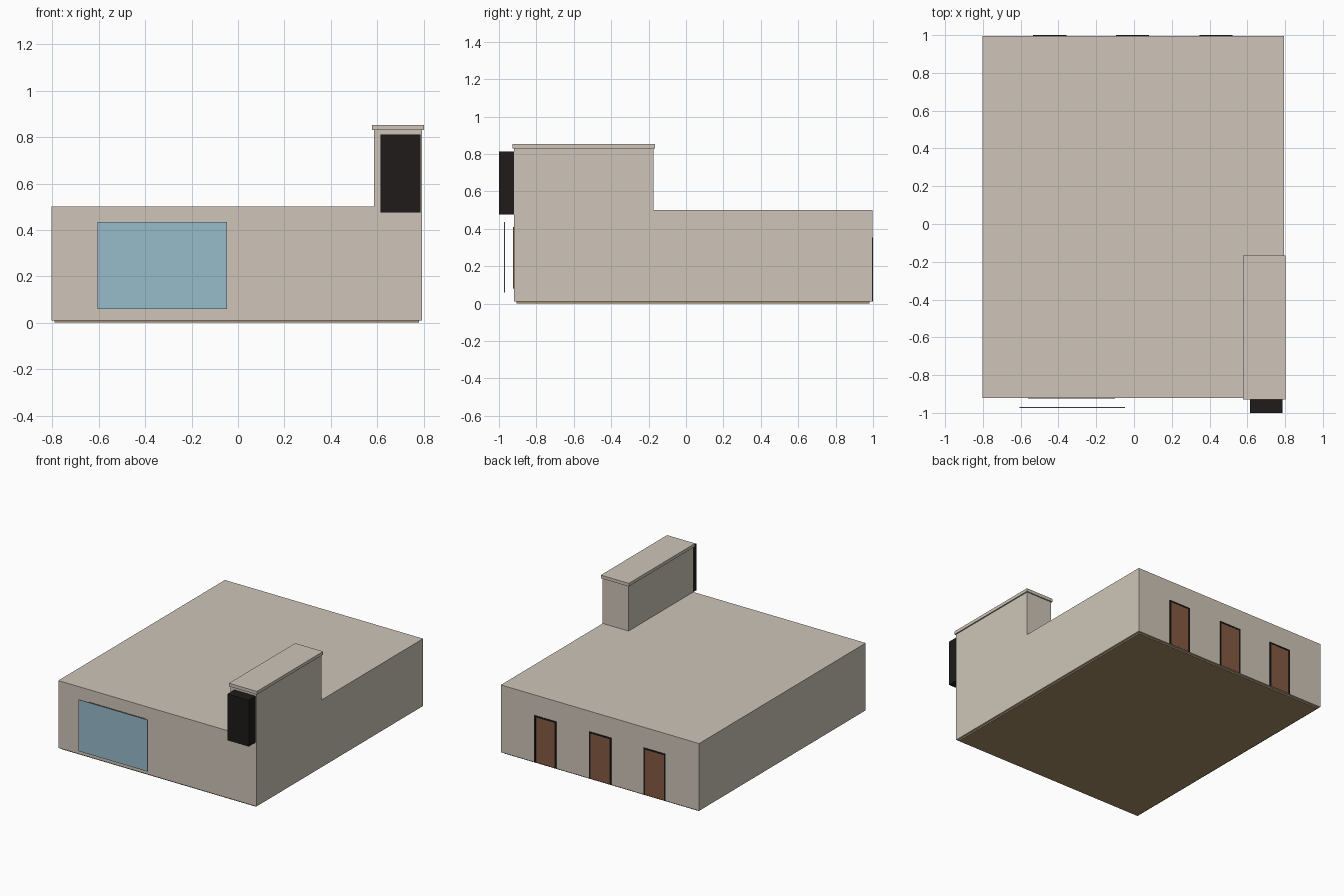
import bpy, bmesh

if "Cube" in bpy.data.objects:
    bpy.data.objects.remove(bpy.data.objects["Cube"])


def material(name, color):
    m = bpy.data.materials.new(name)
    m.diffuse_color = (*color, 1)
    m.use_nodes = True
    m.node_tree.nodes["Principled BSDF"].inputs["Base Color"].default_value = m.diffuse_color
    return m


wall = material("plaster", (0.62, 0.56, 0.48))
black = material("black", (0.013, 0.011, 0.010))
brown = material("door_brown", (0.24, 0.10, 0.055))
timber = material("floor_timber", (0.38, 0.27, 0.14))
blue = material("glass_blue", (0.31, 0.50, 0.60))


def finish(bm, name, mat):
    bmesh.ops.recalc_face_normals(bm, faces=bm.faces[:])
    mesh = bpy.data.meshes.new(name)
    bm.to_mesh(mesh)
    bm.free()
    mesh.materials.append(mat)
    ob = bpy.data.objects.new(name, mesh)
    bpy.context.collection.objects.link(ob)
    return ob


def box_bm(x, y, z):
    bm = bmesh.new()
    bmesh.ops.create_cube(bm, size=1)
    for v in bm.verts:
        for i, r in enumerate((x, y, z)):
            v.co[i] = r[0] if v.co[i] < 0 else r[1]
    return bm


def box(name, x, y, z, mat):
    return finish(box_bm(x, y, z), name, mat)


def frame(name, x, z, y, bar, mat, bottom=True):
    """Rectangular surround made of bars, optionally with a sill."""
    z0 = z[0] + bar if bottom else z[0]
    bars = [((x[0], x[0] + bar), (z0, z[1] - bar)),
            ((x[1] - bar, x[1]), (z0, z[1] - bar)),
            (x, (z[1] - bar, z[1]))]
    if bottom:
        bars.append((x, (z[0], z0)))
    bm = bmesh.new()
    for bx, bz in bars:
        part = box_bm(bx, y, bz)
        tmp = bpy.data.meshes.new("bar")
        part.to_mesh(tmp)
        part.free()
        bm.from_mesh(tmp)
        bpy.data.meshes.remove(tmp)
    return finish(bm, name, mat)


# Building shell: a block whose front right corner rises into the tower
bm = box_bm((-0.803, 0.793), (-0.92, 0.996), (0.01, 0.50))
for co, no in (((0.585, 0, 0), (1, 0, 0)), ((0, -0.175, 0), (0, 1, 0))):
    bmesh.ops.bisect_plane(bm, geom=bm.verts[:] + bm.edges[:] + bm.faces[:],
                           plane_co=co, plane_no=no)
corner = [f for f in bm.faces if abs(f.normal.z) > 0.9
          and (c := f.calc_center_median()).z > 0.4 and c.x > 0.585 and c.y < -0.175]
new = bmesh.ops.extrude_face_region(bm, geom=corner)["geom"]
for v in new:
    if isinstance(v, bmesh.types.BMVert):
        v.co.z = 0.83
bmesh.ops.recalc_face_normals(bm, faces=bm.faces[:])
bmesh.ops.dissolve_limit(bm, angle_limit=0.01, verts=bm.verts[:], edges=bm.edges[:])
finish(bm, "building_shell", wall)

# Floor slab and tower cap
box("floor_slab", (-0.79, 0.78), (-0.907, 0.982), (0, 0.012), timber)
box("tower_cap", (0.577, 0.802), (-0.928, -0.166), (0.83, 0.853), wall)

# Hanging box on the tower front
box("tower_sign_box", (0.615, 0.787), (-1.0, -0.92), (0.475, 0.812), black)

# Front window with a separate glass sheet in front
frame("window_frame", (-0.56, -0.10), (0.08, 0.41), (-0.925, -0.918), 0.02, brown)
box("window_backing", (-0.54, -0.12), (-0.923, -0.918), (0.10, 0.39), black)
box("glass_sheet", (-0.605, -0.047), (-0.973, -0.968), (0.06, 0.435), blue)

# Three back doors
for i, cx in enumerate((-0.446, -0.008, 0.434), 1):
    frame(f"back_door_frame_{i}", (cx - 0.088, cx + 0.088), (0.011, 0.352),
          (0.99, 1.0), 0.011, black, bottom=False)
    box(f"back_door_{i}", (cx - 0.077, cx + 0.077), (0.99, 0.998), (0.011, 0.341), brown)
